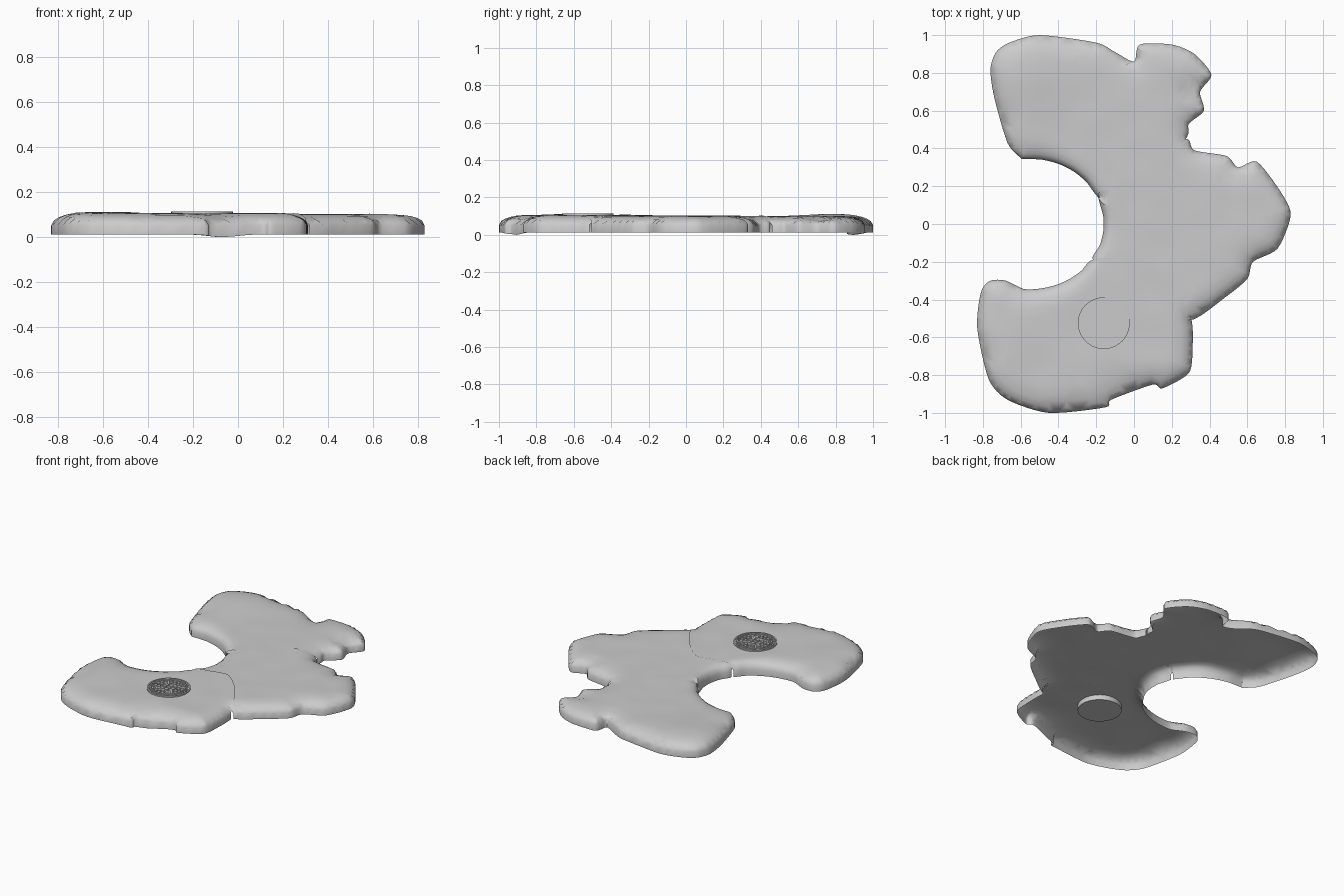
import bpy, bmesh, math
from mathutils import Vector, geometry, kdtree, noise

cube = bpy.data.objects.get("Cube")
if cube:
    bpy.data.objects.remove(cube, do_unlink=True)

stone = bpy.data.materials.new("stone grey")
stone.use_nodes = True
stone.diffuse_color = (.6, .6, .6, 1)
stone.node_tree.nodes["Principled BSDF"].inputs["Base Color"].default_value = stone.diffuse_color

# Curved bay that the three slabs wrap around
BAY_CENTRE = Vector((-.55, 0))
BAY_RADIUS = Vector((.39, .345))


def bay(start, end, count):
    angles = [math.radians(start + (end - start) * i / (count - 1)) for i in range(count)]
    return [BAY_CENTRE + Vector((math.cos(a), math.sin(a))) * BAY_RADIUS for a in angles]


def in_bay(p):
    x, y = (p.x - BAY_CENTRE.x) / BAY_RADIUS.x, (p.y - BAY_CENTRE.y) / BAY_RADIUS.y
    return math.hypot(x, y) < 1.1


def smooth_loop(points, steps=6, pull=.38):
    """Closed clockwise curve through the points."""
    pts = [Vector(p) for p in points]
    out = []
    for i in range(len(pts)):
        before, start, end, after = (pts[(i + k - 1) % len(pts)] for k in range(4))
        leave, arrive = (end - before) * pull, (after - start) * pull
        for s in range(steps):
            t = s / steps
            ease = t * t * (3 - 2 * t)
            out.append(start + (end - start) * ease
                       + leave * t * (1 - t) ** 2 - arrive * t * t * (1 - t))
    return out


# Plan outlines; neighbouring slabs overlap at the seams
back_outline = [(-.6, .35), (-.67, .43), (-.74, .67), (-.76, .82), (-.73, .91), (-.66, .96), (-.5, 1),
                (-.2, .96), (-.1, .91), (0, .86), (.03, .95), (.2, .95), (.32, .9), (.41, .79),
                (.35, .7), (.37, .6), (.29, .53), (.28, .46), (.12, .25), (-.13, .1)]
middle_outline = [(-.18, .17), (0, .24), (.13, .4), (.28, .45), (.32, .39), (.49, .36), (.55, .3),
                  (.65, .33), (.77, .18), (.83, .05), (.76, -.13), (.63, -.2), (.6, -.29),
                  (.48, -.39), (.29, -.51), (.1, -.37), (-.15, -.26)]
front_outline = [(-.1, -.17), (.03, -.15), (.18, -.29), (.3, -.49), (.31, -.66), (.29, -.79),
                 (.15, -.87), (.1, -.85), (-.12, -.93), (-.15, -.97), (-.45, -1), (-.67, -.93),
                 (-.77, -.82), (-.83, -.55), (-.81, -.36), (-.76, -.3), (-.68, -.3)]
loops = {"back_slab": smooth_loop(back_outline + bay(27, 95, 6)),
         "middle_slab": smooth_loop(middle_outline + bay(-32, 20, 5)),
         "front_slab": smooth_loop(front_outline + bay(-95, -34, 6))}
LIFT = {"back_slab": -.002, "middle_slab": .001, "front_slab": .005}
# Soft bumps and dents: x, y, radius, height
BUMPS = [(-.55, .8, .2, .014), (.3, .72, .06, -.02), (-.65, -.6, .2, .006), (-.1, -.85, .1, -.008)]


def inside(p, loop):
    hit = False
    for a, b in zip(loop, loop[1:] + loop[:1]):
        if (a.y > p.y) != (b.y > p.y) and p.x < a.x + (b.x - a.x) * (p.y - a.y) / (b.y - a.y):
            hit = not hit
    return hit


def make_tree(points):
    tree = kdtree.KDTree(len(points))
    for i, p in enumerate(points):
        tree.insert(p.to_3d(), i)
    tree.balance()
    return tree


def finish(bm, name, angle):
    mesh = bpy.data.meshes.new(name)
    bm.to_mesh(mesh)
    bm.free()
    mesh.materials.append(stone)
    obj = bpy.data.objects.new(name, mesh)
    bpy.context.collection.objects.link(obj)
    bpy.ops.object.select_all(action='DESELECT')
    obj.select_set(True)
    bpy.context.view_layer.objects.active = obj
    bpy.ops.object.shade_smooth_by_angle(angle=math.radians(angle))


def build_slab(name):
    loop = loops[name]
    others = [other for key, other in loops.items() if key != name]
    edge = make_tree(loop)
    free = make_tree([p for p in loop if not any(inside(p, other) for other in others)])

    # Rounded shoulder rows, then a coarse field in the middle
    points = list(loop)
    for offset in (.012, .03, .06, .1):
        for i in range(0, len(loop), 2):
            side = loop[(i + 1) % len(loop)] - loop[i - 1]
            p = loop[i] + Vector((side.y, -side.x)).normalized() * offset
            if inside(p, loop) and edge.find(p.to_3d())[2] > offset * .93:
                points.append(p)
    for i in range(-20, 21):
        for j in range(-22, 23):
            p = Vector((i, j)) * .045
            if inside(p, loop) and edge.find(p.to_3d())[2] > .12:
                points.append(p)

    def height(p):
        near, _, dist = free.find(p.to_3d())
        width = .13
        if in_bay(near):
            width -= .07 * min(max((near.x + .6) / .3, 0), 1)
        t = min(dist / width, 1)
        bump = sum(h * math.exp(-((p.x - x) ** 2 + (p.y - y) ** 2) / r ** 2) for x, y, r, h in BUMPS)
        bump += .004 * noise.noise(p.to_3d() * 6)
        return .052 + math.sqrt(1 - (1 - t) ** 2) * (.048 + bump + LIFT[name])

    rim = [(i, (i + 1) % len(loop)) for i in range(len(loop))]
    verts, _, faces, *_ = geometry.delaunay_2d_cdt(points, rim, [], 1, 1e-5)
    bm = bmesh.new()
    corners = [bm.verts.new((v.x, v.y, height(v))) for v in verts]
    for face in faces:
        bm.faces.new([corners[i] for i in face])

    # Outer wall below the shoulder, open underneath and along the seams
    wall = [e for e in bm.edges if e.is_boundary and all(v.co.z < .07 for v in e.verts)]
    for v in bmesh.ops.extrude_edge_only(bm, edges=wall)["geom"]:
        if isinstance(v, bmesh.types.BMVert):
            dip = math.exp(-((v.co.x + .07) ** 2 + (abs(v.co.y) - .9) ** 2) / .01)
            v.co.z = .012 * (1 - dip)
    bmesh.ops.recalc_face_normals(bm, faces=bm.faces[:])
    if sum(f.normal.z for f in bm.faces) < 0:
        bmesh.ops.reverse_faces(bm, faces=bm.faces[:])
    finish(bm, name, 50)


for slab in loops:
    build_slab(slab)

# Round access cover set in the front slab
COVER = Vector((-.16, -.525, 0))
TURN = 2 * math.pi
BASE, TOP = .108, .113


def arc_block(bm, inner, outer, start, end, steps):
    """Raised block following an arc; a full turn closes on itself."""
    full = end - start > TURN - .01
    rows = []
    for i in range(steps if full else steps + 1):
        a = start + (end - start) * i / steps
        rows.append([bm.verts.new(COVER + Vector((r * math.cos(a), r * math.sin(a), z)))
                     for r, z in ((inner, BASE), (outer, BASE), (outer, TOP), (inner, TOP))])
    pairs = list(zip(rows, rows[1:]))
    if full:
        pairs.append((rows[-1], rows[0]))
    else:
        bm.faces.new(rows[0])
        bm.faces.new(rows[-1])
    for a, b in pairs:
        for k in range(4):
            bm.faces.new((a[k], a[(k + 1) % 4], b[(k + 1) % 4], b[k]))


def finish_cover(bm, name):
    bmesh.ops.recalc_face_normals(bm, faces=bm.faces[:])
    finish(bm, name, 30)


bm = bmesh.new()
disc = bmesh.ops.create_cone(bm, cap_ends=True, segments=48, radius1=.137, radius2=.137, depth=.036)
bmesh.ops.translate(bm, verts=disc["verts"], vec=COVER + Vector((0, 0, BASE - .018)))
finish_cover(bm, "cover_disc")

bm = bmesh.new()
for inner, outer in ((.128, .137), (.104, .11)):
    arc_block(bm, inner, outer, 0, TURN, 48)
finish_cover(bm, "cover_rims")

# Raised grip pads: dashes near the rim, two rings of cells, a central panel
bm = bmesh.new()
for inner, outer, number in ((.115, .122, 12), (.08, .098, 20), (.056, .074, 14)):
    for i in range(number):
        middle, half = TURN * (i + .5) / number, math.pi / number * .7
        arc_block(bm, inner, outer, middle - half, middle + half, 4)
for i in (-1, 0, 1):
    for j in (-1, 0, 1):
        pad = bmesh.ops.create_cube(bm, size=1)["verts"]
        bmesh.ops.scale(bm, verts=pad, vec=(.025, .019, TOP - BASE))
        bmesh.ops.translate(bm, verts=pad, vec=COVER + Vector((i * .032, j * .026, (BASE + TOP) / 2)))
finish_cover(bm, "cover_pads")
